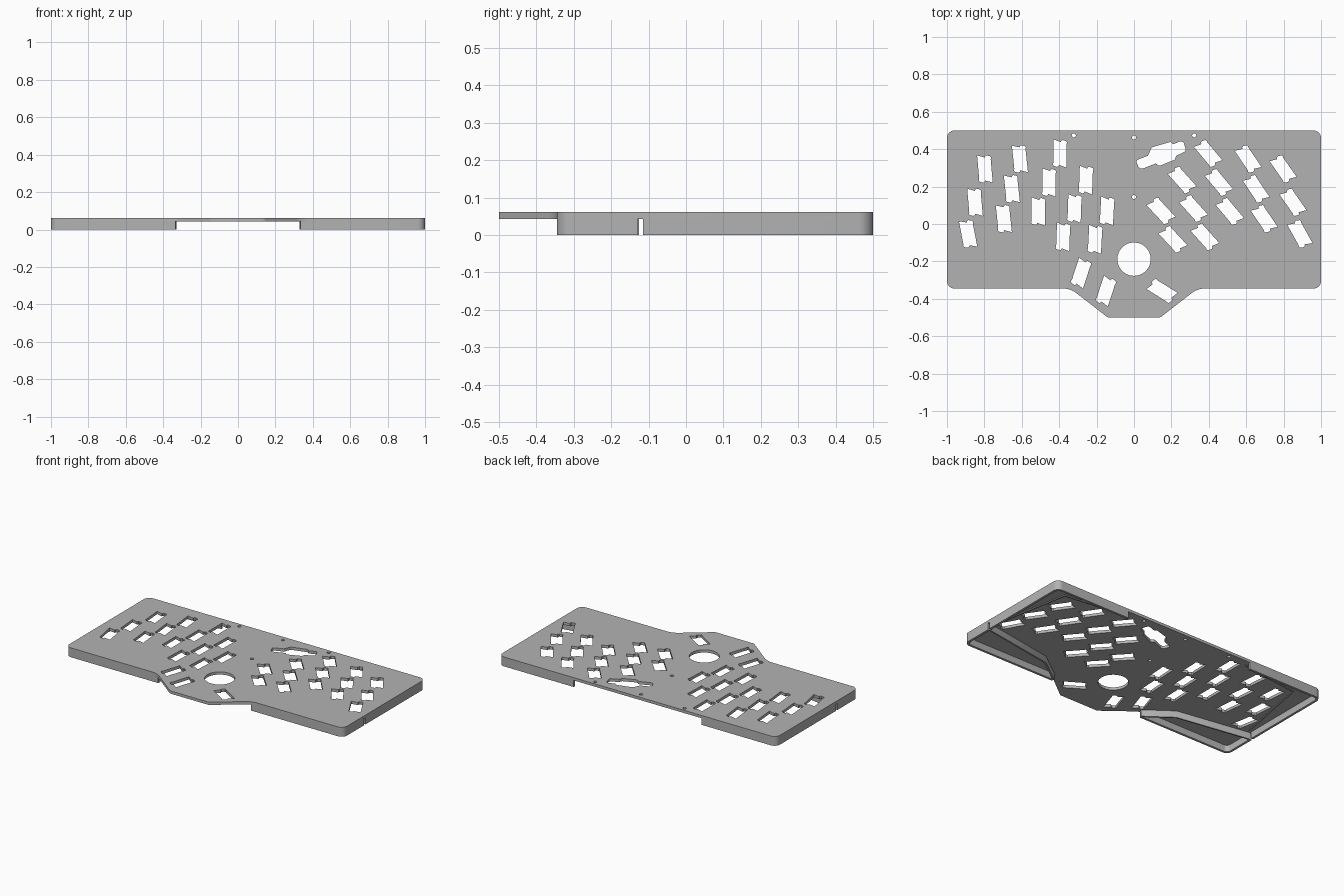
import bpy, bmesh, math
from mathutils import Vector, Matrix

if "Cube" in bpy.data.objects:
    bpy.data.objects.remove(bpy.data.objects["Cube"], do_unlink=True)

TOP, UNDER = 0.061, 0.043
WALL = 0.015

grey = bpy.data.materials.new("case grey")
grey.use_nodes = True
grey.diffuse_color = (0.45, 0.45, 0.45, 1)
grey.node_tree.nodes["Principled BSDF"].inputs["Base Color"].default_value = (0.45, 0.45, 0.45, 1)


def fillet(corners, steps=8):
    """Round each (x, y, radius) corner of a closed polygon."""
    out = []
    n = len(corners)
    for i, (x, y, r) in enumerate(corners):
        p = Vector((x, y))
        a = (Vector(corners[i - 1][:2]) - p).normalized()
        b = (Vector(corners[(i + 1) % n][:2]) - p).normalized()
        if r == 0:
            out.append(p)
            continue
        half = a.angle(b) / 2
        centre = p + (a + b).normalized() * (r / math.sin(half))
        start = p + a * (r / math.tan(half)) - centre
        end = p + b * (r / math.tan(half)) - centre
        sweep = start.angle_signed(end)
        for k in range(steps + 1):
            out.append(centre + Matrix.Rotation(-sweep * k / steps, 2) @ start)
    return out


def slab(name, loops, z0, z1):
    """Extrude a filled outline; later loops become holes."""
    curve = bpy.data.curves.new(name, "CURVE")
    curve.dimensions = "2D"
    curve.fill_mode = "BOTH"
    curve.extrude = (z1 - z0) / 2
    for loop in loops:
        spline = curve.splines.new("POLY")
        spline.points.add(len(loop) - 1)
        for point, co in zip(spline.points, loop):
            point.co = (co[0], co[1], 0, 1)
        spline.use_cyclic_u = True
    obj = bpy.data.objects.new(name, curve)
    bpy.context.collection.objects.link(obj)
    bpy.ops.object.select_all(action="DESELECT")
    bpy.context.view_layer.objects.active = obj
    obj.select_set(True)
    bpy.ops.object.convert(target="MESH")
    obj = bpy.context.object
    obj.name = name
    bm = bmesh.new()
    bm.from_mesh(obj.data)
    bmesh.ops.remove_doubles(bm, verts=bm.verts, dist=0.0001)
    bmesh.ops.translate(bm, verts=bm.verts, vec=(0, 0, (z0 + z1) / 2))
    bmesh.ops.recalc_face_normals(bm, faces=bm.faces)
    bm.to_mesh(obj.data)
    bm.free()
    obj.data.materials.clear()
    obj.data.materials.append(grey)
    bpy.ops.object.shade_smooth_by_angle(angle=math.radians(30))
    return obj


def strip(path, width):
    """Outline of a wall of given width on the right of an open path."""
    path = [Vector(p) for p in path]
    inner = []
    for i, p in enumerate(path):
        d0 = (p - path[max(i - 1, 0)]).normalized()
        d1 = (path[min(i + 1, len(path) - 1)] - p).normalized()
        t = (d0 + d1).normalized()
        ref = d1 if d1.length else d0
        inner.append(p + Vector((t.y, -t.x)) * width / t.dot(ref))
    return path + inner[::-1]


def mirrored(loop, side):
    return [(p[0] * side, p[1]) for p in loop]


def circle(x, y, r, n):
    return [(x + r * math.cos(math.tau * k / n), y + r * math.sin(math.tau * k / n)) for k in range(n)]


def key_hole(x, y, degrees):
    """Square switch opening with a small clip tab at both ends."""
    h, w, d = 0.059, 0.016, 0.073
    half = [(-h, -h), (-h, h), (-w, h), (-w, d - 0.006), (-w + 0.006, d),
            (w - 0.006, d), (w, d - 0.006), (w, h)]
    half = half[1:]
    shape = half + [(-px, -py) for px, py in half]
    turn = Matrix.Rotation(math.radians(degrees), 2)
    return [Vector((x, y)) + turn @ Vector(p) for p in shape]


# Outer outline
half_outline = [(1, 0.5, 0.04), (1, -0.345, 0.04), (0.34, -0.345, 0.116), (0.14, -0.5, 0.03)]
outline = fillet(half_outline + [(-x, y, r) for x, y, r in half_outline[::-1]])

# Openings: columns of (x, y, step x, step y, count, lean)
columns = [(0.797, 0.294, 0.053, -0.178, 2, 15),
           (0.887, -0.053, 0, 0, 1, 9),
           (0.61, 0.348, 0.043, -0.16, 3, 14),
           (0.396, 0.377, 0.058, -0.155, 3, 20),
           (0.257, 0.235, 0.061, -0.152, 3, 22),
           (0.144, 0.07, 0.064, -0.152, 2, 23)]
holes = []
for x, y, dx, dy, count, lean in columns:
    for k in range(count):
        for side in (-1, 1):
            holes.append(key_hole(side * (x + k * dx), y + k * dy, side * lean))
for x, y, lean in [(-0.283, -0.262, -38), (-0.15, -0.358, -38), (0.15, -0.358, 38)]:
    holes.append(key_hole(x, y, lean))

holes.append(circle(0, -0.188, 0.089, 48))
for x, y in [(-0.322, 0.474), (0.322, 0.474), (0, 0.463), (0, 0.144)]:
    holes.append(circle(x, y, 0.011, 16))

# Slanted controller opening
holes.append(fillet([(0.01, 0.34, 0.012), (0.075, 0.365, 0.01), (0.095, 0.41, 0.015),
                     (0.2, 0.44, 0.01), (0.205, 0.425, 0.01), (0.262, 0.447, 0.015),
                     (0.28, 0.39, 0.015), (0.225, 0.365, 0.01), (0.22, 0.345, 0.015),
                     (0.13, 0.308, 0.015), (0.12, 0.325, 0.01), (0.03, 0.29, 0.02)], 4))

slab("top_plate", [outline] + holes, UNDER, TOP)

# Side walls, split by the narrow side slot and open at front and back
ring = fillet(half_outline[:2] + [(-1, -0.345, 0.04), (-1, 0.5, 0.04)])
back_arc, front_arc = ring[:9], ring[9:18]
back_path = [(0.46, 0.5)] + back_arc + [(1, -0.115)]
front_path = [(1, -0.13)] + front_arc + [(0.335, -0.345)]
rib_path = [(0.985, -0.135), (0.5, -0.215), (0.335, -0.335)]
ledge_path = [(0.46, 0.465), (0.87, 0.41), (0.965, -0.1)]

for side, label in ((1, "left"), (-1, "right")):
    for name, path, width, bottom in [("back_wall", back_path, WALL, 0),
                                      ("front_wall", front_path, WALL, 0),
                                      ("inner_rib", rib_path, 0.01, 0),
                                      ("inner_ledge", ledge_path, 0.01, UNDER - 0.005)]:
        slab(label + "_" + name, [mirrored(strip(path, width), side)], bottom, UNDER)
